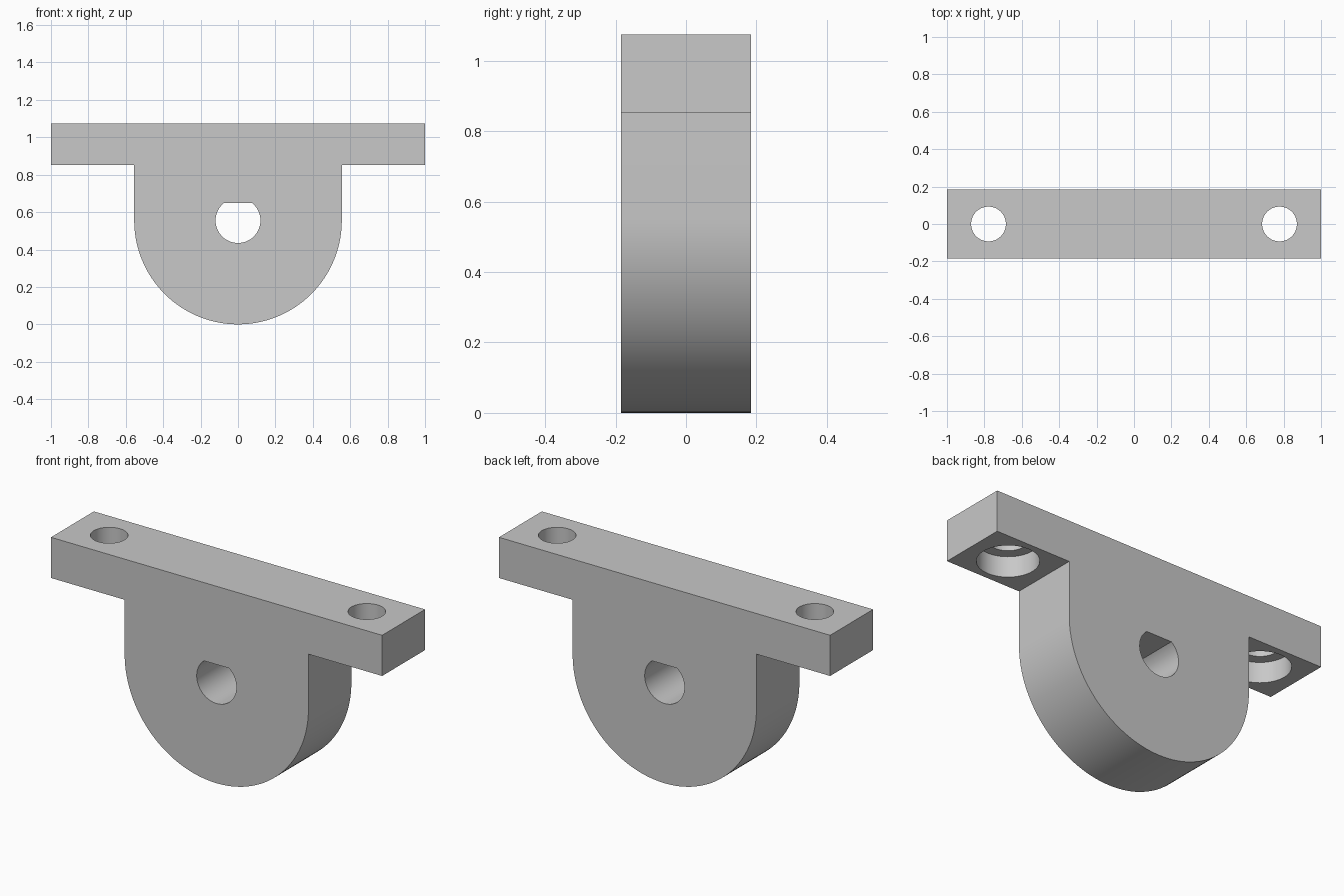
import bpy
import bmesh
from math import pi, sin, cos, acos, radians
from mathutils import Vector

default = bpy.data.objects.get("Cube")
if default:
    bpy.data.objects.remove(default, do_unlink=True)

HALF_DEPTH = 0.185
PLATE_BOTTOM, PLATE_TOP = 0.853, 1.075
LUG_RADIUS = 0.555
BORE_RADIUS, BORE_FLAT = 0.12, 0.093
BOLT_X, BOLT_RADIUS = 0.778, 0.093
RECESS_RADIUS, RECESS_DEPTH = 0.15, 0.111

grey = bpy.data.materials.new("plain grey")
grey.use_nodes = True
colour = (0.58, 0.58, 0.58, 1)
grey.diffuse_color = colour
grey.node_tree.nodes["Principled BSDF"].inputs["Base Color"].default_value = colour


def arc(radius, start, end, steps):
    """Points of an arc about the bore axis, as (x, z)."""
    angles = [start + (end - start) * i / steps for i in range(steps + 1)]
    return [(radius * cos(a), LUG_RADIUS + radius * sin(a)) for a in angles]


def extrude(name, points, start, travel):
    """Solid made by sweeping a flat outline along a vector."""
    bm = bmesh.new()
    face = bm.faces.new([bm.verts.new(start(p)) for p in points])
    swept = bmesh.ops.extrude_face_region(bm, geom=[face])["geom"]
    verts = [v for v in swept if isinstance(v, bmesh.types.BMVert)]
    bmesh.ops.translate(bm, vec=Vector(travel), verts=verts)
    bmesh.ops.recalc_face_normals(bm, faces=bm.faces)
    mesh = bpy.data.meshes.new(name)
    bm.to_mesh(mesh)
    bm.free()
    mesh.materials.append(grey)
    obj = bpy.data.objects.new(name, mesh)
    bpy.context.collection.objects.link(obj)
    return obj


def extrude_y(name, points, half):
    return extrude(name, points, lambda p: (p[0], -half, p[1]), (0, 2 * half, 0))


def drill(name, x, radius, bottom, top):
    ring = [(x + radius * cos(2 * pi * i / 64), radius * sin(2 * pi * i / 64))
            for i in range(64)]
    return extrude(name, ring, lambda p: (p[0], p[1], bottom), (0, 0, top - bottom))


# Mounting plate and rounded lug in one outline
outline = [(-LUG_RADIUS, PLATE_BOTTOM), *arc(LUG_RADIUS, -pi, 0, 64),
           (LUG_RADIUS, PLATE_BOTTOM), (1, PLATE_BOTTOM), (1, PLATE_TOP),
           (-1, PLATE_TOP), (-1, PLATE_BOTTOM)]
bracket = extrude_y("mounting_bracket", outline, HALF_DEPTH)

# D-shaped shaft bore, flat on top
half_gap = acos(BORE_FLAT / BORE_RADIUS)
bore = arc(BORE_RADIUS, pi / 2 + half_gap, 5 * pi / 2 - half_gap, 56)
cutters = [extrude_y("bore_cutter", bore, HALF_DEPTH + 0.1)]

# Bolt holes with wider recesses underneath
for x in (-BOLT_X, BOLT_X):
    cutters.append(drill("bolt_cutter", x, BOLT_RADIUS,
                         PLATE_BOTTOM - 0.1, PLATE_TOP + 0.1))
    cutters.append(drill("recess_cutter", x, RECESS_RADIUS,
                         PLATE_BOTTOM - 0.1, PLATE_BOTTOM + RECESS_DEPTH))

bpy.ops.object.select_all(action="DESELECT")
bpy.context.view_layer.objects.active = bracket
bracket.select_set(True)
for cutter in cutters:
    cutter.hide_render = True
    cut = bracket.modifiers.new("cut", "BOOLEAN")
    cut.operation = "DIFFERENCE"
    cut.solver = "EXACT"
    cut.object = cutter
    bpy.ops.object.modifier_apply(modifier=cut.name)
    bpy.data.objects.remove(cutter, do_unlink=True)

bpy.ops.object.shade_smooth_by_angle(angle=radians(25))
